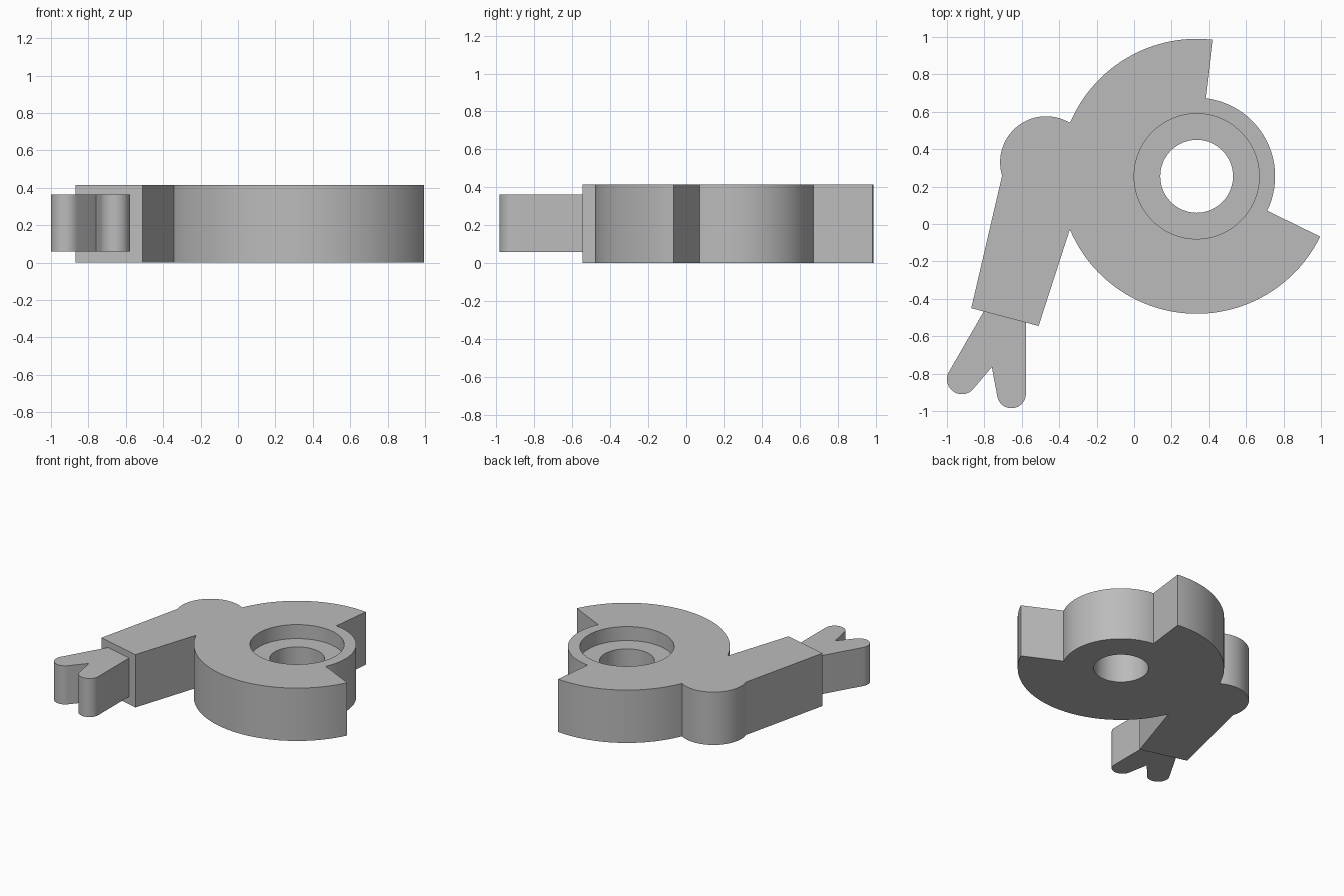
import bpy
import bmesh
from math import sin, cos, radians

cube = bpy.data.objects.get("Cube")
if cube:
    bpy.data.objects.remove(cube, do_unlink=True)

grey = bpy.data.materials.new("plain grey")
grey.use_nodes = True
colour = (0.5, 0.5, 0.5, 1)
grey.diffuse_color = colour
grey.node_tree.nodes["Principled BSDF"].inputs["Base Color"].default_value = colour

HUB = (0.335, 0.255)
HEIGHT = 0.415


def arc(centre, radius, start, end, steps):
    """Points on an arc, angles in degrees, counter-clockwise."""
    angles = [radians(start + (end - start) * i / steps) for i in range(steps + 1)]
    return [(centre[0] + radius * cos(a), centre[1] + radius * sin(a)) for a in angles]


def extrude(name, outline, bottom, top):
    """Solid prism from a flat outline."""
    bm = bmesh.new()
    face = bm.faces.new([bm.verts.new((x, y, bottom)) for x, y in outline])
    result = bmesh.ops.extrude_face_region(bm, geom=[face])
    moved = [v for v in result["geom"] if isinstance(v, bmesh.types.BMVert)]
    bmesh.ops.translate(bm, verts=moved, vec=(0, 0, top - bottom))
    bmesh.ops.recalc_face_normals(bm, faces=bm.faces)
    mesh = bpy.data.meshes.new(name)
    bm.to_mesh(mesh)
    bm.free()
    mesh.materials.append(grey)
    obj = bpy.data.objects.new(name, mesh)
    bpy.context.collection.objects.link(obj)
    return obj


def activate(obj):
    bpy.ops.object.select_all(action="DESELECT")
    obj.select_set(True)
    bpy.context.view_layer.objects.active = obj


def drill(target, radius, bottom, top):
    """Cut a round hole on the hub axis."""
    cutter = extrude("drill", arc(HUB, radius, 0, 354, 59), bottom, top)
    cutter.hide_render = True
    activate(target)
    mod = target.modifiers.new("hole", "BOOLEAN")
    mod.operation = "DIFFERENCE"
    mod.solver = "EXACT"
    mod.object = cutter
    bpy.ops.object.modifier_apply(modifier=mod.name)
    bpy.data.objects.remove(cutter, do_unlink=True)


# Body: hub, sector disc, rounded shoulder and arm in one outline
outline = arc(HUB, 0.42, -26, 83.3, 32)
outline += arc(HUB, 0.735, 83.3, 157.1, 26)
outline += arc((-0.47, 0.33), 0.246, 60, 197, 28)
outline += [(-0.87, -0.45), (-0.51, -0.545)]
outline += arc(HUB, 0.735, 202.7, 334, 44)
body = extrude("body_with_arm", outline, 0, HEIGHT)

# Through hole and shallow counterbore
drill(body, 0.195, -0.1, HEIGHT + 0.1)
drill(body, 0.335, 0.305, HEIGHT + 0.1)

# Fork: two rounded prongs with a notch, rooted inside the arm
prongs = [(-0.79, -0.445)]
prongs += arc((-0.92, -0.83), 0.08, 150, 318, 20)
prongs += [(-0.76, -0.765)]
prongs += arc((-0.655, -0.908), 0.077, 190, 360, 20)
prongs += [(-0.578, -0.5)]
fork = extrude("fork", prongs, 0.06, 0.363)

for part in (body, fork):
    activate(part)
    bpy.ops.object.shade_smooth_by_angle(angle=radians(25))
